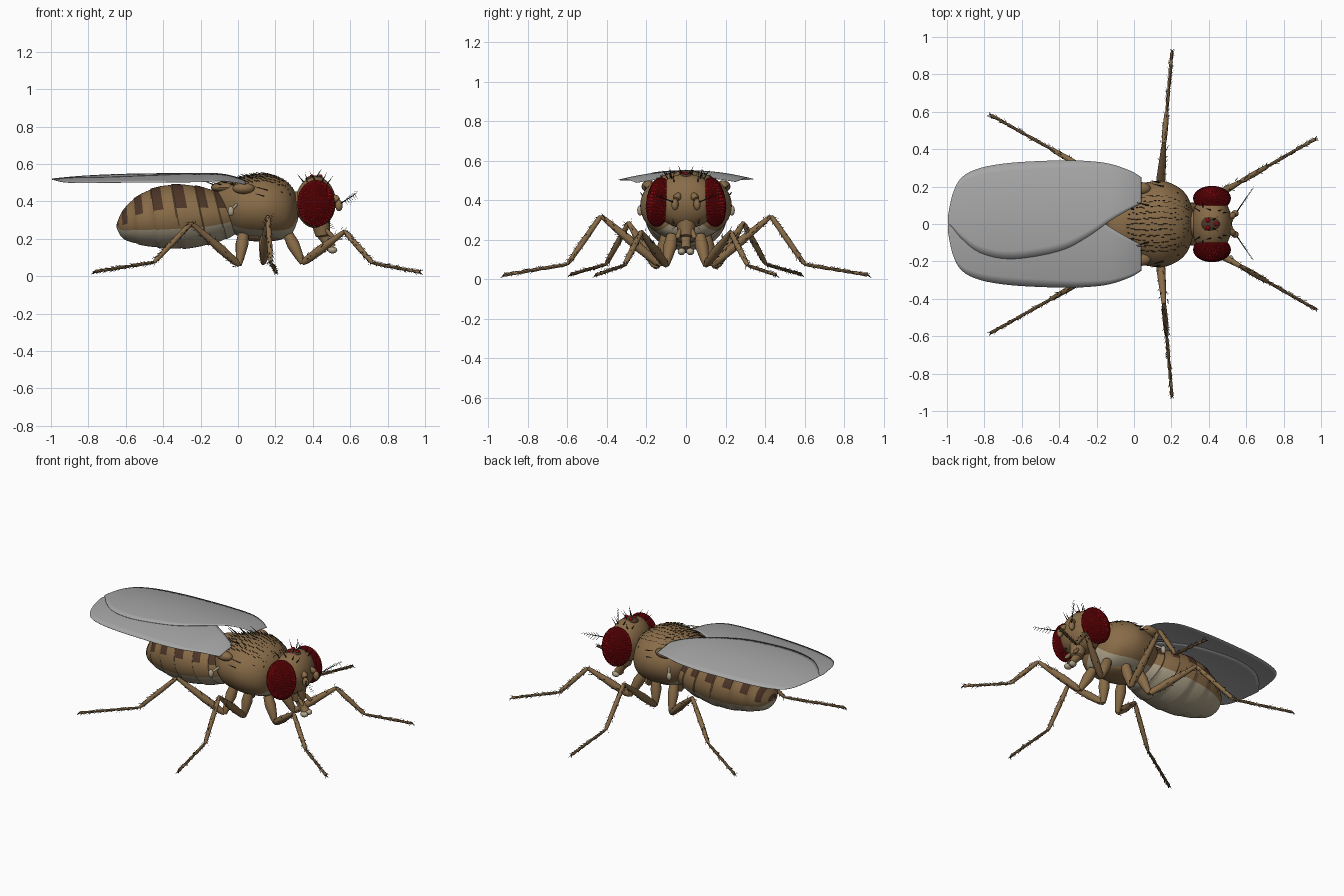
import bpy, bmesh, random
from math import sin, cos, pi, radians
from mathutils import Vector as V, Matrix

random.seed(4)
if "Cube" in bpy.data.objects:
    bpy.data.objects.remove(bpy.data.objects["Cube"])


def material(name, *rgb):
    m = bpy.data.materials.new(name)
    m.use_nodes = True
    m.diffuse_color = (*rgb, 1)
    bsdf = m.node_tree.nodes["Principled BSDF"]
    bsdf.inputs["Base Color"].default_value = (*rgb, 1)
    bsdf.inputs["Roughness"].default_value = 0.6
    return m


BROWN = material("body brown", 0.25, 0.15, 0.065)
PALE = material("pale belly", 0.42, 0.36, 0.25)
DARK = material("dark band", 0.075, 0.035, 0.02)
RED = material("eye red", 0.27, 0.003, 0.005)
BLACK = material("bristle black", 0.01, 0.009, 0.008)
GREY = material("wing grey", 0.38, 0.38, 0.38)


def finish(name, bm, mats, smooth=True):
    bmesh.ops.recalc_face_normals(bm, faces=bm.faces)
    me = bpy.data.meshes.new(name)
    bm.to_mesh(me)
    bm.free()
    for m in mats:
        me.materials.append(m)
    if smooth:
        me.shade_smooth()
        me.set_sharp_from_angle(angle=radians(40))
    ob = bpy.data.objects.new(name, me)
    bpy.context.collection.objects.link(ob)
    return ob


def spline(pts, n):
    """Smooth curve through tuples, n steps per span."""
    pts = [V(p) for p in pts]
    out = []
    for i in range(len(pts) - 1):
        a, b, c, d = pts[max(i - 1, 0)], pts[i], pts[i + 1], pts[min(i + 2, len(pts) - 1)]
        for k in range(n):
            t = k / n
            out.append(0.5 * (2 * b + (c - a) * t + (2 * a - 5 * b + 4 * c - d) * t**2
                              + (3 * b - 3 * c + d - a) * t**3))
    return out + [pts[-1]]


def loft(bm, rings, sides, paint=lambda i, a: 0):
    """Skin rings given as (centre, u axis, v axis) and cap both ends."""
    rows = [[bm.verts.new(c + u * cos(2 * pi * k / sides) + v * sin(2 * pi * k / sides))
             for k in range(sides)] for c, u, v in rings]
    for i in range(len(rows) - 1):
        for k in range(sides):
            j = (k + 1) % sides
            f = bm.faces.new((rows[i][k], rows[i][j], rows[i + 1][j], rows[i + 1][k]))
            f.material_index = paint(i, 2 * pi * (k + 0.5) / sides)
    bm.faces.new(rows[0])
    bm.faces.new(rows[-1])


def limb(bm, a, b, shape, sides=10):
    """Tapered segment from a to b; shape lists (fraction, radius)."""
    a, b = V(a), V(b)
    d = (b - a).normalized()
    u = d.orthogonal().normalized()
    loft(bm, [(a.lerp(b, t), u * r, d.cross(u) * r) for t, r in shape], sides)


def ball(bm, centre, size, mat=0, segs=24, rot=None):
    m = Matrix.Translation(centre) @ (rot or Matrix()) @ Matrix.Diagonal((*size, 1))
    new = bmesh.ops.create_uvsphere(bm, u_segments=segs, v_segments=segs // 2, radius=1, matrix=m)
    for f in {f for v in new["verts"] for f in v.link_faces}:
        f.material_index = mat


def bristle(bm, p, d, length, r=0.003):
    p, d = V(p), V(d).normalized()
    u = d.orthogonal().normalized()
    base = [bm.verts.new(p + (Matrix.Rotation(k * 2 * pi / 3, 3, d) @ u) * r) for k in range(3)]
    tip = bm.verts.new(p + d * length)
    for k in range(3):
        bm.faces.new((base[k], base[(k + 1) % 3], tip))


def side_name(s):
    return "left" if s > 0 else "right"


def body_ring(p, lean=0, grow=1):
    """Station (x, top, bottom, half width) to a ring."""
    x, top, bottom, w = p
    h = (top - bottom) / 2 * grow
    return V((x, 0, (top + bottom) / 2)), V((0, w * grow, 0)), V((-lean * h, 0, h))


# Abdomen: overlapping plates, banded above and pale below
stations = spline([(0, .43, .25, .12), (-.1, .46, .2, .17), (-.2, .483, .168, .193),
                   (-.33, .488, .15, .2), (-.45, .462, .155, .18), (-.55, .41, .175, .14),
                   (-.62, .34, .205, .085), (-.65, .275, .262, .01)], 4)
rings = []
for i, p in enumerate(stations):
    lean = 0.3 * (1 - i / 28)
    rings.append(body_ring(p, lean, 1 + 0.008 * (i % 4)))
    if i % 4 == 3:
        rings.append(body_ring(p + (stations[i + 1] - p) * 0.8, lean, 1.03))


def abdomen_paint(i, a):
    if sin(a) < -0.36:
        return 1
    return 2 if i % 5 in (2, 3) and sin(a) > (0.3 if i < 24 else 0.05) else 0


bm = bmesh.new()
loft(bm, rings, 48, abdomen_paint)
finish("abdomen", bm, [BROWN, PALE, DARK])

# Thorax
thorax = [body_ring(p) for p in spline(
    [(-.12, .45, .33, .07), (-.08, .485, .27, .13), (0, .525, .215, .2), (.08, .543, .2, .225),
     (.16, .547, .195, .23), (.24, .52, .2, .195), (.29, .475, .23, .14), (.32, .42, .3, .05)], 4)]
bm = bmesh.new()
loft(bm, thorax, 48, lambda i, a: 1 if sin(a) < -0.72 else 0)
finish("thorax", bm, [BROWN, PALE])

bm = bmesh.new()
ball(bm, (.13, 0, .215), (.13, .1, .03))
finish("breast_plate", bm, [BROWN])
bm = bmesh.new()
ball(bm, (-.05, 0, .475), (.095, .1, .035))
finish("scutellum", bm, [BROWN])
bm = bmesh.new()
limb(bm, (.29, 0, .38), (.36, 0, .39), [(0, .07), (1, .07)], 24)
finish("neck", bm, [BROWN])

# Head with ocelli plate
bm = bmesh.new()
ball(bm, (.415, 0, .395), (.108, .16, .138), segs=40)
ball(bm, (.41, 0, .52), (.05, .042, .018), 1)
for x, y in ((.44, 0), (.395, .02), (.395, -.02)):
    ball(bm, (x, y, .535), (.012, .012, .009), 2, 12)
finish("head", bm, [BROWN, DARK, RED])

# Proboscis and mouth pads
bm = bmesh.new()
limb(bm, (.44, 0, .3), (.455, 0, .21), [(0, .055), (.5, .045), (.9, .04), (1, .025)], 20)
limb(bm, (.45, 0, .22), (.5, 0, .15), [(0, .028), (.6, .022), (1, .028)], 16)
for s in (1, -1):
    ball(bm, (.505, s * .022, .14), (.026, .02, .018), 1, 16)
    limb(bm, (.47, s * .03, .25), (.51, s * .045, .205), [(0, .009), (.7, .013), (1, .006)])
finish("proboscis", bm, [BROWN, PALE])

# Legs as hip, knee, ankle and toe joints
LEGS = {
    "front": [(.27, .07, .22), (.345, .1, .07), (.57, .226, .24), (.72, .312, .07), (.97, .455, .022)],
    "middle": [(.15, .1, .22), (.135, .13, .07), (.16, .43, .32), (.175, .6, .075), (.203, .92, .022)],
    "hind": [(.03, .08, .23), (.005, .15, .06), (-.25, .29, .285), (-.45, .405, .075), (-.765, .582, .025)],
}
for s in (1, -1):
    side = side_name(s)
    M = Matrix.Diagonal((1, s, 1))

    # Compound eye made of raised facets
    bm = bmesh.new()
    tilt = Matrix.Rotation(radians(8 * s), 4, 'X')
    bmesh.ops.create_icosphere(bm, subdivisions=4, radius=1, matrix=Matrix.Translation(
        (.417, s * .137, .39)) @ tilt @ Matrix.Diagonal((.099, .063, .124, 1)))
    bmesh.ops.poke(bm, faces=bm.faces, offset=0.003)
    finish(side + "_eye", bm, [RED], smooth=False)

    # Antenna with feathered arista
    bm = bmesh.new()
    limb(bm, (.505, s * .035, .43), (.535, s * .05, .405), [(0, .012), (.6, .02), (1, .014)])
    ball(bm, (.54, s * .056, .378), (.02, .018, .03), 0, 16)
    finish(side + "_antenna", bm, [BROWN])
    bm = bmesh.new()
    a, b = V((.55, s * .065, .39)), V((.645, s * .21, .45))
    bristle(bm, a, b - a, (b - a).length, .004)
    for k in range(2, 8):
        for up in (1, -1):
            bristle(bm, a.lerp(b, k / 9), (.6, s * .4, up * .8), .04, .0015)
    finish(side + "_arista", bm, [BLACK])

    # Haltere
    bm = bmesh.new()
    limb(bm, (0, s * .18, .39), (-.03, s * .225, .36), [(0, .008), (1, .007)])
    ball(bm, (-.038, s * .232, .348), (.017, .015, .026), 0, 16)
    finish(side + "_haltere", bm, [PALE])

    # Wing: arched sheet between outer and inner edges
    bm = bmesh.new()
    rows = []
    for x, outer, inner in spline(
            [(.04, .25, .11), (-.02, .285, .08), (-.13, .322, .015), (-.25, .337, -.07),
             (-.4, .34, -.145), (-.65, .328, -.187), (-.82, .3, -.155), (-.92, .25, -.08),
             (-.97, .16, -.02), (-.995, .04, .005)], 4):
        row = []
        for k in range(13):
            y = outer + (inner - outer) * k / 12
            z = .55 - .38 * y * y - .03 * x**4 - 1.2 * max(0, x + .13)**2 + .002 * s
            row.append(bm.verts.new((x, s * y, z)))
        rows.append(row)
    for r, q in zip(rows, rows[1:]):
        for k in range(12):
            bm.faces.new((r[k], r[k + 1], q[k + 1], q[k]))
    wing = finish(side + "_wing", bm, [GREY])
    wing.modifiers.new("thickness", "SOLIDIFY").thickness = 0.002

    # Wing hinge
    bm = bmesh.new()
    ball(bm, (.03, s * .19, .47), (.06, .035, .03), 0, 16)
    finish(side + "_wing_hinge", bm, [BROWN])

    # Legs, with spines and claws
    for leg, joints in LEGS.items():
        hip, thigh, knee, ankle, toe = [M @ V(j) for j in joints]
        bm, spines = bmesh.new(), bmesh.new()
        limb(bm, hip, thigh, [(0, .028), (.35, .034), (.8, .022), (1, .014)], 14)
        limb(bm, thigh, knee, [(0, .012), (.08, .02), (.4, .024), (.8, .016), (1, .011)], 14)
        limb(bm, knee, ankle, [(0, .009), (.06, .013), (.5, .015), (.92, .012), (1, .008)], 12)
        for k in range(5):
            a, b = (0, .4, .58, .73, .86, 1)[k:k + 2]
            limb(bm, ankle.lerp(toe, a), ankle.lerp(toe, b),
                 [(0, .006), (.15, .008), (.85, .0095), (1, .006)], 8)
        for a, b, r, n in ((thigh, knee, .019, 26), (knee, ankle, .012, 30), (ankle, toe, .007, 34)):
            d = (b - a).normalized()
            for k in range(n):
                out = Matrix.Rotation(random.uniform(0, 2 * pi), 3, d) @ d.orthogonal().normalized()
                bristle(spines, a.lerp(b, (k + .5) / n) + out * r, out * .6 + d, .024, .002)
        d = (toe - ankle).normalized()
        across = d.cross(V((0, 0, 1))).normalized()
        for w in (1, -1):
            bristle(spines, toe, d + across * w * .6 - V((0, 0, .7)), .026, .005)
        finish(f"{side}_{leg}_leg", bm, [BROWN])
        finish(f"{side}_{leg}_leg_spines", spines, [BLACK])

# Short hairs in rows over the back
bm = bmesh.new()
for i in range(7, 25):
    c, u, v = thorax[i]
    for k in range(-5, 6):
        a = pi / 2 + k * .14 + random.uniform(-.03, .03)
        p = c + u * cos(a) + v * sin(a) + V((random.uniform(-.005, .005), 0, 0))
        bristle(bm, p, (-1, 0, .4), .026, .0025)
# Long bristles on back and flanks: ring, angle from the top, length
for i, a, n in ((8, .4, .1), (5, .5, .11), (12, .45, .08), (9, .85, .1), (12, 1.0, .08),
                (16, 1.05, .08), (20, 1.0, .07), (23, .9, .06), (15, 1.25, .06)):
    c, u, v = thorax[i]
    for s in (1, -1):
        p = c + u * sin(a) * s + v * cos(a)
        bristle(bm, p, (-1, s * .25, .3), n, .005)
for s in (1, -1):
    bristle(bm, (-.06, s * .07, .5), (-1, s * .2, .25), .1, .005)
    bristle(bm, (-.12, s * .03, .485), (-1, -s * .2, .4), .09, .005)
finish("back_bristles", bm, [BLACK])

# Head bristles
bm = bmesh.new()
for s in (1, -1):
    for x, y, z, dx, dy in ((.35, .07, .505, -.8, .5), (.37, .09, .505, -.2, .6),
                            (.41, .075, .515, -.6, .2), (.45, .07, .505, .5, .2),
                            (.475, .06, .49, .7, .1), (.42, .02, .53, .6, .4)):
        bristle(bm, (x, s * y, z), (dx, s * dy, 1), .065, .004)
    for k in range(5):
        bristle(bm, (.47 + .006 * k, s * .06, .31 - .012 * k), (.8, s * .3, -.3), .035, .002)
finish("head_bristles", bm, [BLACK])
